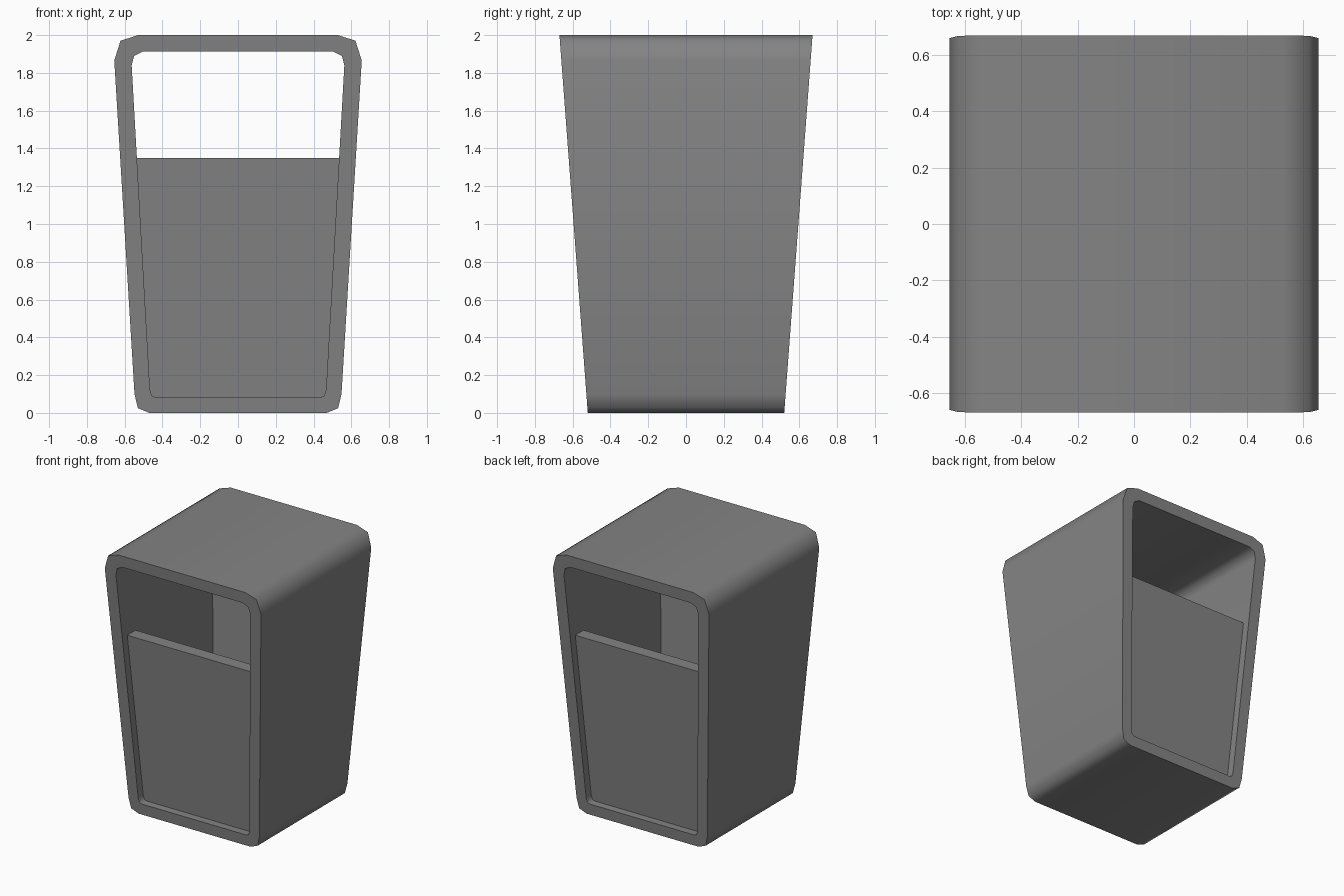
import bpy, bmesh, math

cube = bpy.data.objects.get("Cube")
if cube:
    bpy.data.objects.remove(cube, do_unlink=True)

grey = bpy.data.materials.new("mid grey")
grey.use_nodes = True
grey.diffuse_color = (0.23, 0.23, 0.23, 1)
grey.node_tree.nodes["Principled BSDF"].inputs["Base Color"].default_value = grey.diffuse_color

# Right half of each outline, bottom to top, as (x, z)
OUTER = [(0.47, 0), (0.53, 0.025), (0.548, 0.1),
         (0.655, 1.865), (0.622, 1.97), (0.53, 2.0)]
INNER = [(0.44, 0.083), (0.457, 0.092), (0.466, 0.12),
         (0.563, 1.84), (0.55, 1.89), (0.505, 1.912)]
PANEL_TOP = 1.35
RECESS, THICKNESS = 0.06, 0.1


def mirrored(half):
    return half + [(-x, z) for x, z in reversed(half)]


def depth(z):
    """Half depth of the bin, which widens towards the top."""
    return 0.52 + 0.075 * z


def ring(bm, outline, side, inset=0):
    return [bm.verts.new((x, side * (depth(z) - inset), z)) for x, z in outline]


def bridge(bm, a, b):
    for i in range(len(a)):
        j = (i + 1) % len(a)
        bm.faces.new((a[i], a[j], b[j], b[i]))


def finish(bm, name):
    bmesh.ops.recalc_face_normals(bm, faces=bm.faces)
    mesh = bpy.data.meshes.new(name)
    bm.to_mesh(mesh)
    bm.free()
    mesh.materials.append(grey)
    obj = bpy.data.objects.new(name, mesh)
    bpy.context.collection.objects.link(obj)
    bpy.ops.object.select_all(action='DESELECT')
    obj.select_set(True)
    bpy.context.view_layer.objects.active = obj
    bpy.ops.object.shade_smooth_by_angle(angle=math.radians(60))


# Tapered shell, open at the front and back
bm = bmesh.new()
rings = [ring(bm, mirrored(o), s) for o, s in
         ((OUTER, -1), (OUTER, 1), (INNER, 1), (INNER, -1))]
for i in range(4):
    bridge(bm, rings[i], rings[(i + 1) % 4])
finish(bm, "bin_shell")

# Recessed panels that close the lower part of both openings
(x0, z0), (x1, z1) = INNER[2], INNER[3]
top_x = x0 + (x1 - x0) * (PANEL_TOP - z0) / (z1 - z0)
panel = mirrored(INNER[:3] + [(top_x, PANEL_TOP)])
for name, side in (("front_panel", -1), ("back_panel", 1)):
    bm = bmesh.new()
    outside = ring(bm, panel, side, RECESS)
    inside = ring(bm, panel, side, RECESS + THICKNESS)
    bridge(bm, outside, inside)
    bm.faces.new(outside)
    bm.faces.new(inside)
    finish(bm, name)
